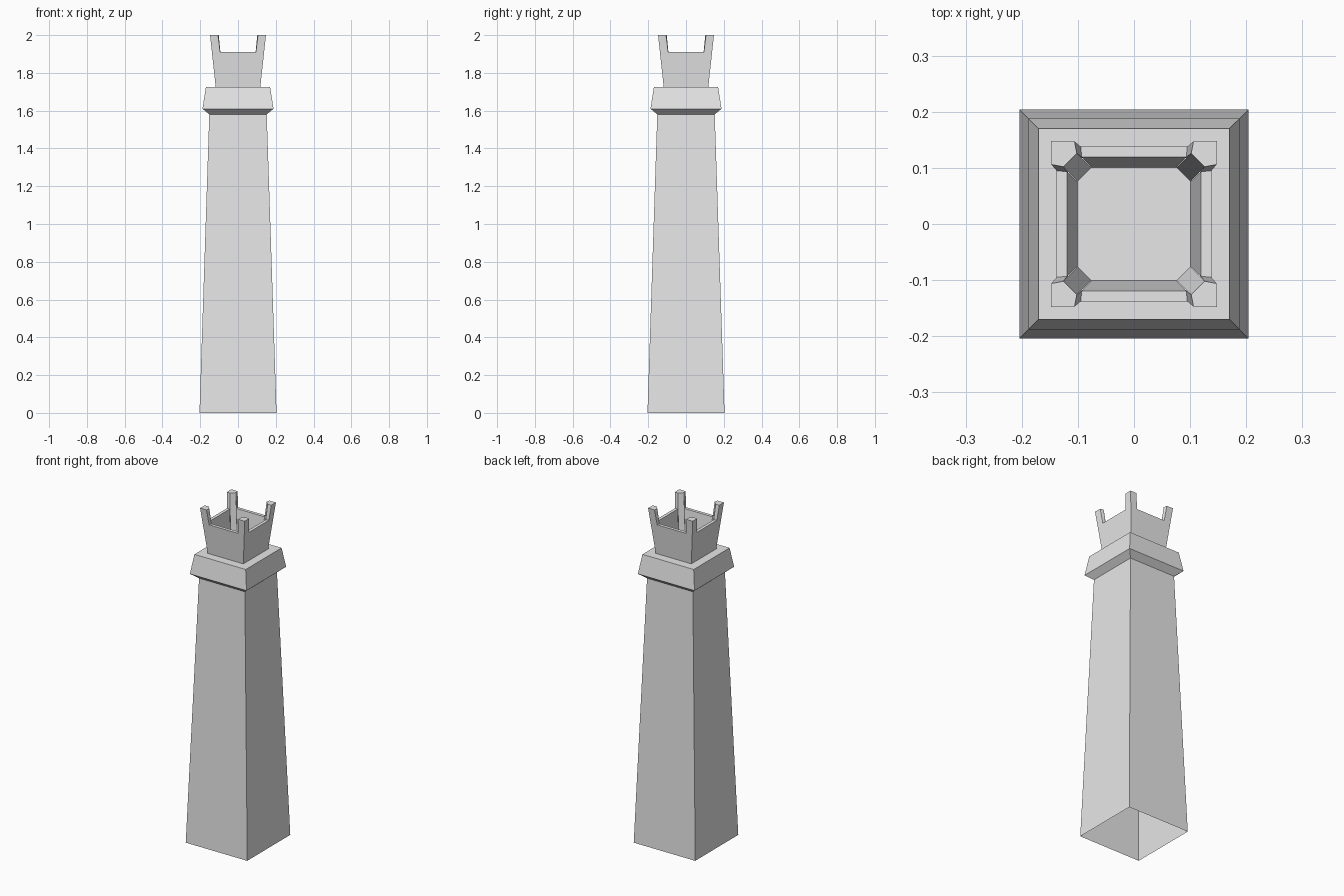
import bpy, bmesh
from mathutils import Matrix, Vector
from math import pi

cube = bpy.data.objects.get("Cube")
if cube:
    bpy.data.objects.remove(cube)

stone = bpy.data.materials.new("pale_grey_stone")
stone.use_nodes = True
grey = (0.8, 0.8, 0.8, 1)
stone.diffuse_color = grey
stone.node_tree.nodes["Principled BSDF"].inputs["Base Color"].default_value = grey


def make_object(name, bm):
    bmesh.ops.remove_doubles(bm, verts=bm.verts, dist=0.0005)
    mesh = bpy.data.meshes.new(name)
    bm.to_mesh(mesh)
    bm.free()
    mesh.materials.append(stone)
    obj = bpy.data.objects.new(name, mesh)
    bpy.context.collection.objects.link(obj)
    return obj


def face(bm, points, turn):
    bm.faces.new([bm.verts.new(turn @ Vector(p)) for p in points])


def mirrored(p):
    return (-p[0], p[1], p[2])


quarter_turns = [Matrix.Rotation(i * pi / 2, 3, "Z") for i in range(4)]


def square_loft(name, profile):
    """Square walls through (half width, height) pairs, open at both ends."""
    bm = bmesh.new()
    for turn in quarter_turns:
        for (w0, z0), (w1, z1) in zip(profile, profile[1:]):
            face(bm, [(w0, w0, z0), (-w0, w0, z0), (-w1, w1, z1), (w1, w1, z1)], turn)
    return make_object(name, bm)


# Heights of the crown floor, the wall rim and the post tops
FLOOR, RIM, TOP = 1.725, 1.91, 2.0

# Tapered shaft, open underneath, and the flared ledge around its head
square_loft("shaft", [(0.204, 0), (0.152, 1.58)])
square_loft("ledge", [(0.152, 1.58), (0.188, 1.61), (0.17, FLOOR), (0.118, FLOOR)])

# Crown: four leaning walls with a post at each corner
base = (0.118, 0.118, FLOOR)
tip = (0.148, 0.148, TOP)
post_out = (0.106, 0.147, TOP)
post_in = (0.102, 0.126, TOP)
rim_out = (0.095, 0.138, RIM)
rim_in = (0.093, 0.119, RIM)
floor_in = (0.076, 0.101, FLOOR)


def swapped(p):
    return (p[1], p[0], p[2])


bm = bmesh.new()
for turn in quarter_turns:
    half = [base, tip, post_out, rim_out]
    face(bm, [mirrored(p) for p in half] + half[::-1], turn)            # outer wall
    face(bm, [floor_in, mirrored(floor_in), mirrored(rim_in), rim_in][::-1], turn)
    face(bm, [rim_out, mirrored(rim_out), mirrored(rim_in), rim_in], turn)
    cheek = [rim_out, rim_in, post_in, post_out]                        # notch sides
    face(bm, cheek, turn)
    face(bm, [mirrored(p) for p in cheek[::-1]], turn)
    face(bm, [floor_in, swapped(floor_in), swapped(post_in), post_in], turn)
    face(bm, [tip, post_out, post_in, swapped(post_in), swapped(post_out)], turn)

# Crown floor
corners = []
for turn in quarter_turns:
    corners += [turn @ Vector(swapped(floor_in)), turn @ Vector(floor_in)]
face(bm, corners, Matrix.Identity(3))
bmesh.ops.remove_doubles(bm, verts=bm.verts, dist=0.0005)
bmesh.ops.recalc_face_normals(bm, faces=bm.faces)
# The mesh is open below, so make sure the floor looks upward
bm.normal_update()
lowest = max(bm.faces, key=lambda f: len(f.verts) * (abs(f.normal.z) > 0.99) + f.calc_area())
if lowest.normal.z < 0:
    bmesh.ops.reverse_faces(bm, faces=bm.faces)
make_object("crown", bm)
